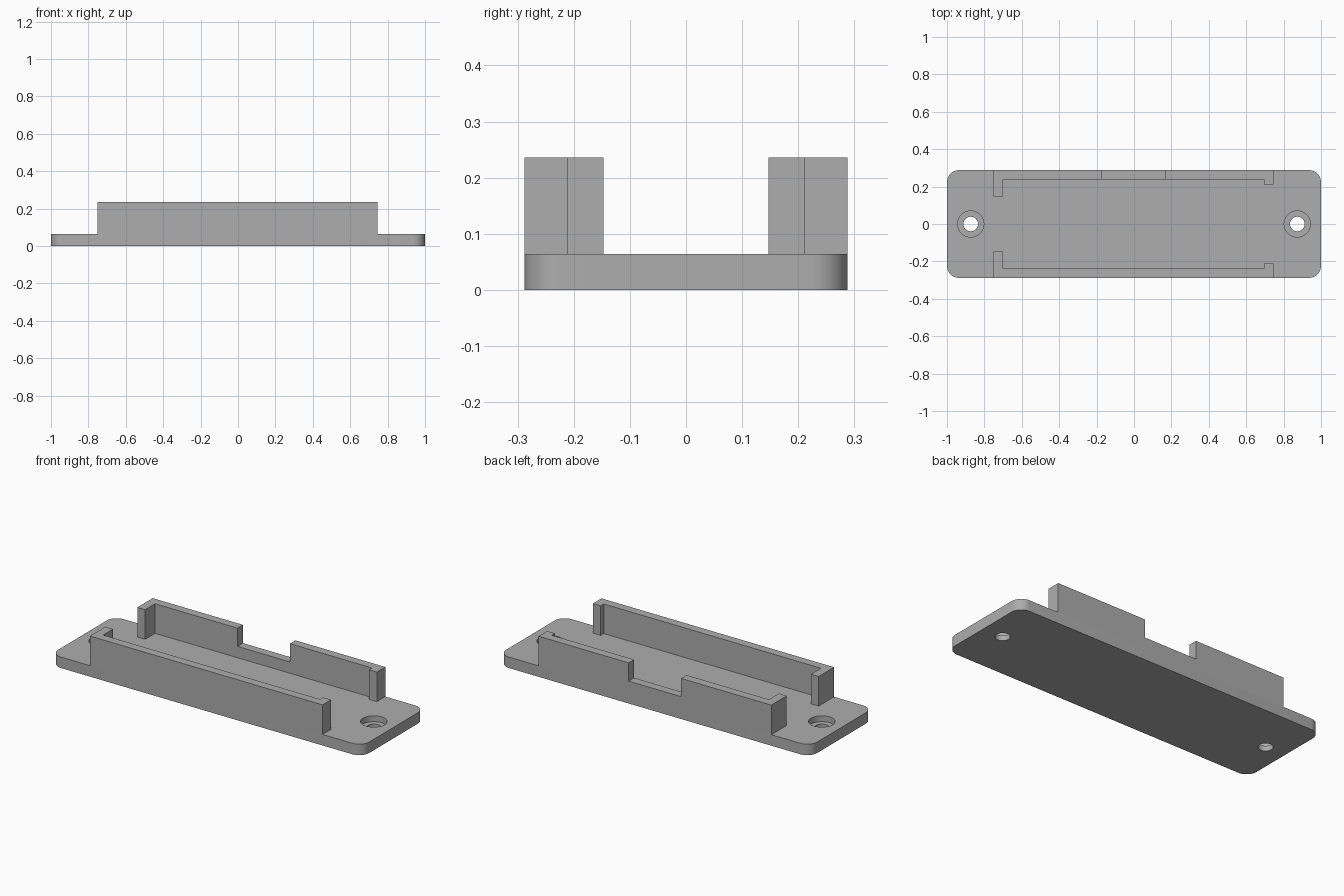
import bpy, bmesh, math

if "Cube" in bpy.data.objects:
    bpy.data.objects.remove(bpy.data.objects["Cube"])

HALF_W, BASE_H, TOP = 0.288, 0.064, 0.236

grey = bpy.data.materials.new("plain grey")
grey.diffuse_color = (0.42, 0.42, 0.42, 1)
grey.use_nodes = True
grey.node_tree.nodes["Principled BSDF"].inputs["Base Color"].default_value = grey.diffuse_color


def prism(name, outline, z0, z1):
    """Extrude a flat outline straight up from z0 to z1."""
    bm = bmesh.new()
    face = bm.faces.new([bm.verts.new((x, y, z0)) for x, y in outline])
    ext = bmesh.ops.extrude_face_region(bm, geom=[face])
    for v in ext["geom"]:
        if isinstance(v, bmesh.types.BMVert):
            v.co.z = z1
    bmesh.ops.recalc_face_normals(bm, faces=bm.faces)
    mesh = bpy.data.meshes.new(name)
    bm.to_mesh(mesh)
    bm.free()
    mesh.materials.append(grey)
    obj = bpy.data.objects.new(name, mesh)
    bpy.context.collection.objects.link(obj)
    return obj


def arc(cx, cy, r, a0, a1, n):
    return [(cx + r * math.cos(math.radians(a0 + (a1 - a0) * i / n)),
             cy + r * math.sin(math.radians(a0 + (a1 - a0) * i / n)))
            for i in range(n + 1)]


def activate(obj):
    bpy.ops.object.select_all(action='DESELECT')
    obj.select_set(True)
    bpy.context.view_layer.objects.active = obj


def cut(obj, cutter):
    mod = obj.modifiers.new("cut", 'BOOLEAN')
    mod.operation, mod.solver, mod.object = 'DIFFERENCE', 'EXACT', cutter
    activate(obj)
    bpy.ops.object.modifier_apply(modifier=mod.name)
    bpy.data.objects.remove(cutter)


# Base plate with rounded corners
R = 0.065
corners = [(1, 1, 0), (-1, 1, 90), (-1, -1, 180), (1, -1, 270)]
outline = [p for sx, sy, a in corners
           for p in arc(sx * (1 - R), sy * (HALF_W - R), R, a, a + 90, 12)]
base = prism("base_plate", outline, 0, BASE_H)

# Counterbored screw holes at both ends
for x in (-0.873, 0.873):
    cut(base, prism("hole_cutter", arc(x, 0, 0.039, 0, 360, 40)[:-1], -0.1, 0.2))
    cut(base, prism("bore_cutter", arc(x, 0, 0.07, 0, 360, 48)[:-1], 0.03, 0.2))
activate(base)
bpy.ops.object.shade_smooth_by_angle(angle=math.radians(30))

# Side walls, with a long lip at the left end and a short lip at the right
wall_outline = [(-0.75, HALF_W), (-0.75, 0.147), (-0.70, 0.147), (-0.70, 0.238),
                (0.695, 0.238), (0.695, 0.21), (0.745, 0.21), (0.745, HALF_W)]
back = prism("back_wall", wall_outline, BASE_H, TOP)
front = prism("front_wall", [(x, -y) for x, y in wall_outline], BASE_H, TOP)

# Notch in the top of the back wall
cut(back, prism("notch_cutter",
                [(-0.17, 0.1), (0.167, 0.1), (0.167, 0.4), (-0.17, 0.4)], 0.13, 0.4))
